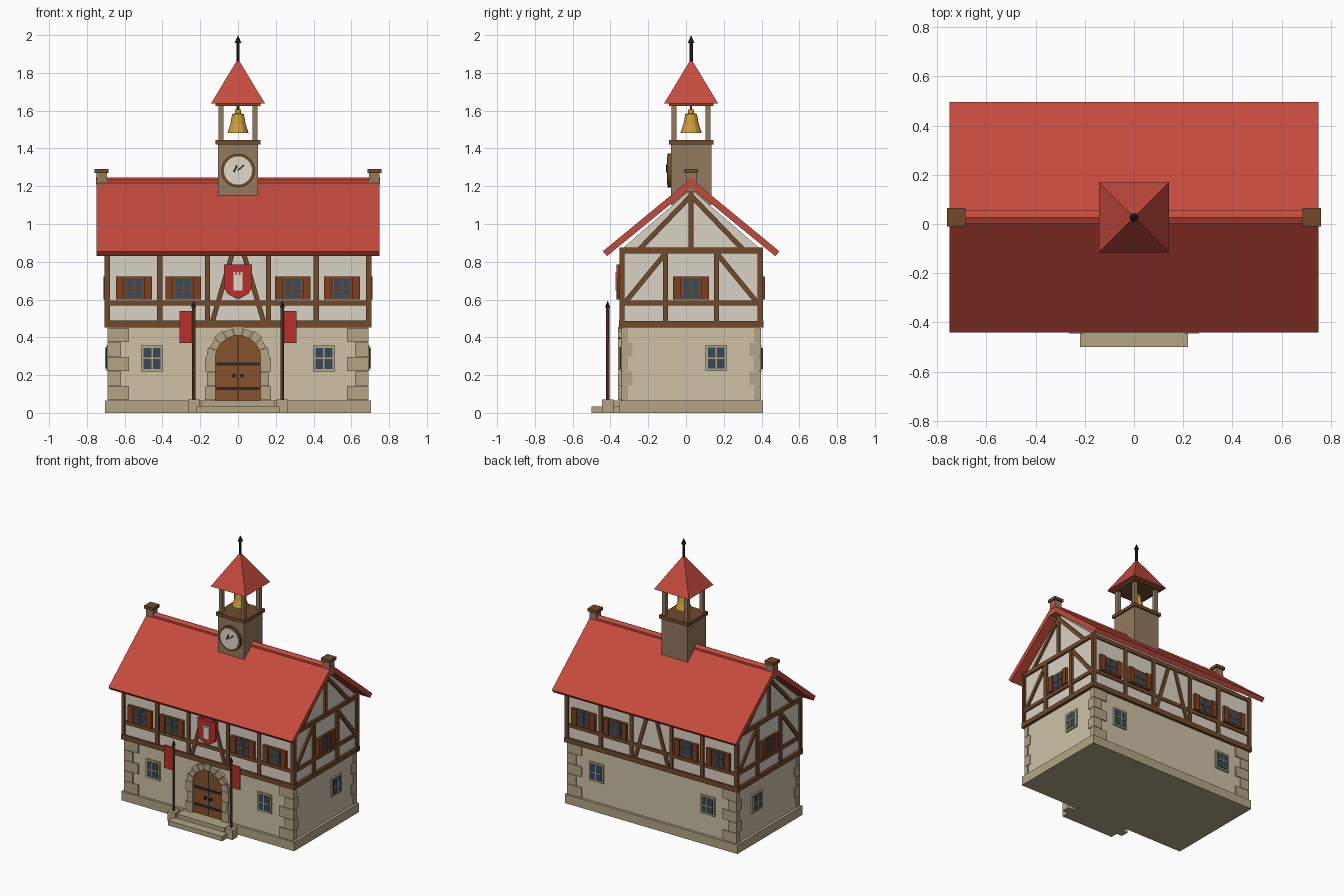
import bpy, bmesh
from math import sin, cos, pi, radians, hypot, sqrt

if "Cube" in bpy.data.objects:
    bpy.data.objects.remove(bpy.data.objects["Cube"])

CY = 0.027  # building centre line in y


def mat(name, r, g, b):
    m = bpy.data.materials.new(name)
    m.diffuse_color = [(c / 255) ** 2.2 for c in (r, g, b)] + [1]
    m.use_nodes = True
    m.node_tree.nodes["Principled BSDF"].inputs["Base Color"].default_value = m.diffuse_color
    return m


STONE = mat("stone", 205, 193, 165)
TRIM = mat("trim_stone", 178, 164, 133)
PLASTER = mat("plaster", 218, 209, 194)
WOOD = mat("timber", 112, 76, 47)
TOWER = mat("tower_wood", 146, 121, 95)
SHUT = mat("shutter", 125, 64, 36)
DOOR = mat("door_wood", 134, 82, 48)
GLASS = mat("glass", 58, 74, 92)
ROOF = mat("roof_red", 196, 76, 64)
FLAG = mat("flag_red", 182, 52, 48)
WHITE = mat("pale", 224, 216, 200)
GOLD = mat("gold", 205, 155, 60)
IRON = mat("iron", 45, 42, 42)


def finish(name, bm, m):
    bmesh.ops.recalc_face_normals(bm, faces=bm.faces)
    me = bpy.data.meshes.new(name)
    bm.to_mesh(me)
    bm.free()
    me.materials.append(m)
    ob = bpy.data.objects.new(name, me)
    bpy.context.collection.objects.link(ob)
    return ob


# A facade point: u along the wall, z up, d outwards from the building centre
FACE = {"front": lambda u, z, d: (u, CY - d, z), "back": lambda u, z, d: (u, CY + d, z),
        "right": lambda u, z, d: (d, CY + u, z), "left": lambda u, z, d: (-d, CY + u, z)}


def plate(name, face, pts, d0, d1, m):
    """Extrude a (u, z) outline between two depths of a facade."""
    bm, f, n = bmesh.new(), FACE[face], len(pts)
    a = [bm.verts.new(f(u, z, d0)) for u, z in pts]
    b = [bm.verts.new(f(u, z, d1)) for u, z in pts]
    bm.faces.new(a)
    bm.faces.new(b)
    for i in range(n):
        bm.faces.new((a[i], a[(i + 1) % n], b[(i + 1) % n], b[i]))
    return finish(name, bm, m)


def rect(name, face, u0, u1, z0, z1, d0, d1, m):
    return plate(name, face, [(u0, z0), (u1, z0), (u1, z1), (u0, z1)], d0, d1, m)


def brace(name, face, p, q, w, d0, d1, m):
    dx, dz = q[0] - p[0], q[1] - p[1]
    k = w / 2 / hypot(dx, dz)
    nx, nz = -dz * k, dx * k
    return plate(name, face, [(p[0] + nx, p[1] + nz), (q[0] + nx, q[1] + nz),
                              (q[0] - nx, q[1] - nz), (p[0] - nx, p[1] - nz)], d0, d1, m)


def box(name, x, y, z0, z1, hx, hy, m):
    return rect(name, "front", x - hx, x + hx, z0, z1, CY - y - hy, CY - y + hy, m)


def lathe(name, x, y, profile, n, m, phase=0.0):
    """Stack of n-sided rings from (radius, z) pairs, capped at both ends."""
    bm, rings = bmesh.new(), []
    for r, z in profile:
        k = 1 if r == 0 else n
        rings.append([bm.verts.new((x + r * cos(phase + 2 * pi * i / n),
                                    y + r * sin(phase + 2 * pi * i / n), z)) for i in range(k)])
    for a, b in zip(rings, rings[1:]):
        for i in range(n):
            j = (i + 1) % n
            bm.faces.new([a[i], a[j], b[0]] if len(b) == 1 else [a[i], a[j], b[j], b[i]])
    for r in (rings[0], rings[-1]):
        if len(r) > 1:
            bm.faces.new(r)
    return finish(name, bm, m)


def window(name, face, u, z, w, h, d, frame, shutters=False):
    rect(name + "_frame", face, u - w / 2, u + w / 2, z - h / 2, z + h / 2, d - .02, d + .012, frame)
    a, b = w / 2 - .013, h / 2 - .013
    rect(name + "_glass", face, u - a, u + a, z - b, z + b, d, d + .015, GLASS)
    rect(name + "_mullion", face, u - .004, u + .004, z - b, z + b, d, d + .019, frame)
    rect(name + "_bar", face, u - a, u + a, z - .004, z + .004, d, d + .019, frame)
    if shutters:
        for s in (-1, 1):
            e = u + s * (w / 2 + .02)
            rect(name + "_shutter", face, e - .021, e + .021, z - .061, z + .061, d, d + .022, SHUT)


# Main volumes: plinth, stone storey, timbered storey with gables
box("plinth", 0, CY, 0, .066, .705, .38, TRIM)
box("stone_storey", 0, CY, .066, .46, .685, .362, STONE)
plate("timber_storey", "right", [(-.37, .46), (.37, .46), (.37, .865), (0, 1.185), (-.37, .865)],
      -.69, .69, PLASTER)

# Roof as one folded slab, with ridge cap and end blocks
plate("roof", "right", [(0, 1.24), (.468, .855), (.445, .83), (0, 1.194), (-.445, .83), (-.468, .855)],
      -.75, .75, ROOF)
plate("ridge_cap", "right", [(-.027, 1.21), (.027, 1.21), (.027, 1.232), (0, 1.246), (-.027, 1.232)],
      -.752, .752, ROOF)
for s in (-1, 1):
    box("ridge_block", s * .722, CY, 1.17, 1.272, .028, .028, TOWER)
    box("ridge_block_cap", s * .722, CY, 1.27, 1.292, .037, .037, WOOD)

# Long facades
for f in ("front", "back"):
    d0, d1 = .36, .38
    rect("sill_beam", f, -.708, .708, .452, .488, d0, d1 + .003, WOOD)
    rect("rail", f, -.705, .705, .568, .594, d0, d1 - .002, WOOD)
    rect("top_beam", f, -.705, .705, .84, .868, d0, d1, WOOD)
    for s in (-1, 1):
        for u, hw in ((.692, .014), (.415, .014), (.162, .013)):
            rect("post", f, s * u - hw, s * u + hw, .48, .865, d0, d1, WOOD)
        brace("brace", f, (s * .135, .485), (s * .028, .85), .026, d0, d1 - .001, WOOD)
        for u in (.29, .55):
            window("upper_window", f, s * u, .66, .108, .122, .37, WOOD, True)
        window("lower_window", f, s * .455, .288, .115, .137, .362, TRIM)

# Gable sides
for f in ("left", "right"):
    d0, d1 = .68, .705
    rect("side_sill_beam", f, -.382, .382, .453, .487, d0, d1 + .002, WOOD)
    rect("side_rail", f, -.38, .38, .568, .594, d0, d1 - .002, WOOD)
    rect("side_top_beam", f, -.38, .38, .845, .875, d0, d1, WOOD)
    rect("king_post", f, -.013, .013, .87, 1.17, d0, d1 - .001, WOOD)
    for s in (-1, 1):
        for u in (.366, .135):
            rect("side_post", f, s * u - .014, s * u + .014, .48, .85, d0, d1 - .001, WOOD)
        brace("side_brace", f, (s * .345, .59), (s * .14, .84), .026, d0, d1 - .003, WOOD)
        brace("gable_brace", f, (s * .27, .87), (s * .005, 1.145), .026, d0, d1 - .003, WOOD)
    window("side_upper_window", f, 0, .66, .108, .122, .69, WOOD, True)
    window("side_lower_window", f, .133, .29, .115, .137, .685, TRIM)

# Corner quoins, alternating long and short
for sx in (-1, 1):
    for sy in (-1, 1):
        for i in range(5):
            w = .058 if i % 2 == 0 else .036
            w2 = .018 if i % 2 == 0 else .03
            box("quoin", sx * (.692 - w), CY + sy * (.37 - w2), .068 + i * .077, .142 + i * .077, w, w2, TRIM)

# Door with iron bands and knobs
arc = [(.122 * cos(pi * i / 12), .29 + .122 * sin(pi * i / 12)) for i in range(13)]
plate("door", "front", [(-.122, .066), (.122, .066)] + arc, .35, .37, DOOR)
rect("door_seam", "front", -.003, .003, .068, .41, .36, .372, IRON)
for z in (.13, .258):
    rect("door_band", "front", -.115, .115, z - .008, z + .008, .36, .375, IRON)
for s in (-1, 1):
    plate("door_knob", "front", [(s * .022 + .01 * cos(pi * i / 4), .197 + .01 * sin(pi * i / 4))
                                 for i in range(8)], .36, .385, IRON)
    for i in range(3):
        o = .175 if i % 2 == 0 else .163
        rect("door_jamb", "front", s * .12, s * o, .068 + i * .075, .14 + i * .075, .35, .388, TRIM)
for i in range(9):
    a, b = pi * (i + .03) / 9, pi * (i + .97) / 9
    ro = .168 if i % 2 == 0 else .16
    plate("arch_stone", "front", [(r * cos(t), .29 + r * sin(t)) for r, t in
                                  ((.12, a), (ro, a), (ro, b), (.12, b))], .35, .388, TRIM)

# Steps, flag poles and flags
box("lower_step", 0, -.42, 0, .035, .22, .08, TRIM)
box("upper_step", 0, -.385, .03, .066, .195, .05, TRIM)
for s in (-1, 1):
    box("pole_base", s * .235, -.415, 0, .072, .03, .03, TRIM)
    lathe("flag_pole", s * .235, -.415, [(.009, .07), (.009, .56)], 8, WOOD)
    lathe("pole_tip", s * .235, -.415, [(.014, .558), (0, .595)], 8, IRON)
    box("flag", s * .276, -.415, .37, .54, .034, .004, FLAG)

# Shield with tower emblem
plate("shield", "front", [(-.075, .785), (-.075, .665), (-.055, .63), (0, .6), (.055, .63),
                          (.075, .665), (.075, .785)], .37, .394, FLAG)
rect("emblem_tower", "front", -.023, .023, .648, .73, .38, .399, WHITE)
for u in (-.018, 0, .018):
    rect("emblem_merlon", "front", u - .006, u + .006, .728, .746, .38, .399, WHITE)

# Bell tower
box("tower_base", 0, CY, 1.1, 1.422, .107, .107, TOWER)
box("tower_floor", 0, CY, 1.42, 1.444, .118, .118, WOOD)
for sx in (-1, 1):
    for sy in (-1, 1):
        box("tower_post", sx * .09, CY + sy * .09, 1.44, 1.63, .0135, .0135, TOWER)
box("tower_plate", 0, CY, 1.624, 1.642, .118, .118, WOOD)
lathe("tower_roof", 0, CY, [(.143 * sqrt(2), 1.638), (0, 1.875)], 4, ROOF, pi / 4)
lathe("finial_rod", 0, CY, [(.009, 1.85), (.009, 1.965)], 8, IRON)
lathe("finial_tip", 0, CY, [(.018, 1.958), (0, 2.0)], 8, IRON)
lathe("bell", 0, CY, [(.056, 1.483), (.052, 1.495), (.04, 1.53), (.031, 1.582), (.016, 1.586),
                      (.016, 1.605)], 12, GOLD)
lathe("bell_hanger", 0, CY, [(.007, 1.6), (.007, 1.63)], 6, WOOD)


# Clock on the front of the tower
def disc(name, r, d0, d1, m):
    plate(name, "front", [(r * cos(pi * i / 12), 1.283 + r * sin(pi * i / 12)) for i in range(24)], d0, d1, m)


disc("clock_rim", .089, .1, .124, WOOD)
disc("clock_face", .075, .11, .128, WHITE)
brace("hour_hand", "front", (-.022, 1.275), (-.006, 1.31), .01, .12, .132, IRON)
brace("minute_hand", "front", (-.002, 1.283), (.032, 1.312), .008, .12, .132, IRON)
